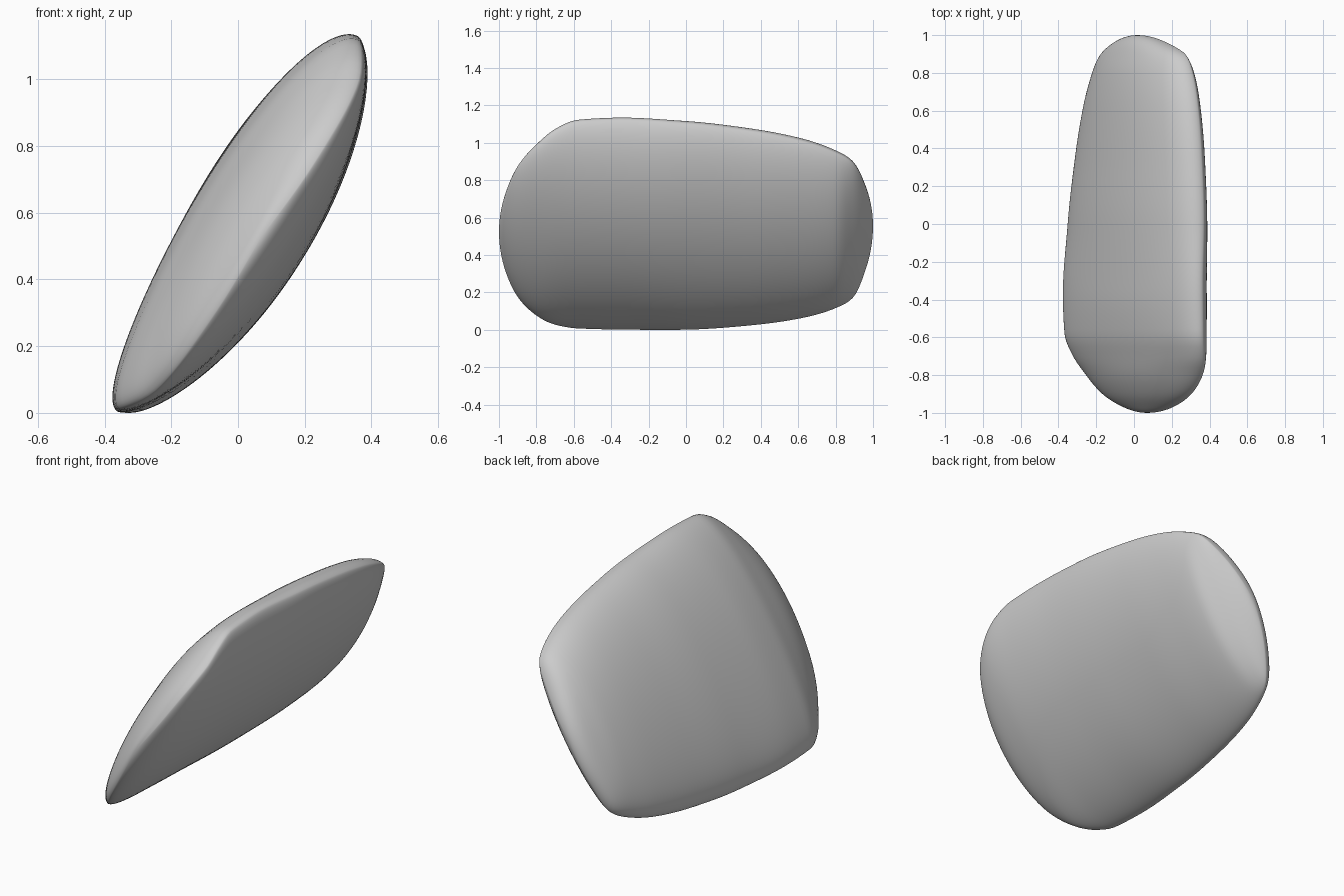
import bpy, bmesh, math

if "Cube" in bpy.data.objects:
    bpy.data.objects.remove(bpy.data.objects["Cube"])

# Stations along the stone: y, half width, upper face, rim, lower face (offsets across the slab)
STATIONS = [
    (-1.00, 0.000, 0.08, 0.08, 0.08),
    (-0.97, 0.230, 0.035, 0.09, 0.123),
    (-0.90, 0.415, -0.02, 0.085, 0.16),
    (-0.80, 0.542, -0.07, 0.070, 0.185),
    (-0.70, 0.620, -0.102, 0.035, 0.20),
    (-0.58, 0.660, -0.132, 0.005, 0.208),
    (-0.35, 0.668, -0.150, 0.00, 0.215),
    (0.00, 0.653, -0.152, 0.022, 0.22),
    (0.35, 0.612, -0.138, 0.040, 0.22),
    (0.62, 0.556, -0.120, 0.055, 0.21),
    (0.80, 0.487, -0.095, 0.065, 0.19),
    (0.89, 0.425, -0.07, 0.067, 0.138),
    (0.96, 0.260, -0.04, 0.045, 0.08),
    (1.00, 0.000, 0.02, 0.02, 0.02),
]
KEYS = [math.acos(-s[0]) for s in STATIONS]
RINGS, SIDES = 80, 96


def sample(t, k):
    """Smooth interpolation of one station column, with limited slopes."""
    v = [s[k] for s in STATIONS]
    d = [(v[i + 1] - v[i]) / (KEYS[i + 1] - KEYS[i]) for i in range(len(v) - 1)]

    def slope(i):
        if i == 0 or i == len(v) - 1:
            return d[0] if i == 0 else d[-1]
        a, b = d[i - 1], d[i]
        return 0 if a * b <= 0 else 2 * a * b / (a + b)

    i = max(j for j in range(len(d)) if KEYS[j] <= t or j == 0)
    h = KEYS[i + 1] - KEYS[i]
    s = (t - KEYS[i]) / h
    return ((2*s**3 - 3*s**2 + 1) * v[i] + (s**3 - 2*s**2 + s) * h * slope(i)
            + (3*s**2 - 2*s**3) * v[i + 1] + (s**3 - s**2) * h * slope(i + 1))


def place(u, y, n):
    """Lean the slab: u runs up the slope, n across its thickness, with a slight twist along y."""
    n += (0.034 - 0.022 * y) * u
    return (0.504 * u + 0.863 * n, y, 0.565 + 0.863 * u - 0.504 * n)


# Loft lens-shaped sections from end to end
bm = bmesh.new()
rings = []
for r in range(1, RINGS):
    t = math.pi * r / RINGS
    half, top, rim, low = (sample(t, k) for k in range(1, 5))
    ring = []
    for j in range(SIDES):
        a = 2 * math.pi * j / SIDES
        s, c = math.sin(a), math.cos(a)
        if s > 0:
            n = rim + (low - rim) * s ** 1.35
        else:
            n = rim + (rim - top) * s * (1 + 0.17 * c)
        ring.append(bm.verts.new(place(half * c, -math.cos(t), n)))
    rings.append(ring)
for a, b in zip(rings, rings[1:]):
    for j in range(SIDES):
        k = (j + 1) % SIDES
        bm.faces.new((a[j], a[k], b[k], b[j]))

# Close the two tips
for ring, y, n in ((rings[0], -1, 0.08), (rings[-1], 1, 0.02)):
    tip = bm.verts.new(place(0, y, n))
    for j in range(SIDES):
        bm.faces.new((ring[j], ring[(j + 1) % SIDES], tip))

# Soften the creases, then stand it on the ground
bmesh.ops.smooth_vert(bm, verts=bm.verts, factor=0.4, use_axis_x=True, use_axis_y=True, use_axis_z=True)
bmesh.ops.recalc_face_normals(bm, faces=bm.faces)
low_z = min(v.co.z for v in bm.verts)
for v in bm.verts:
    v.co.z -= low_z
for f in bm.faces:
    f.smooth = True

mesh = bpy.data.meshes.new("stone")
bm.to_mesh(mesh)
bm.free()
bpy.context.collection.objects.link(bpy.data.objects.new("stone", mesh))
